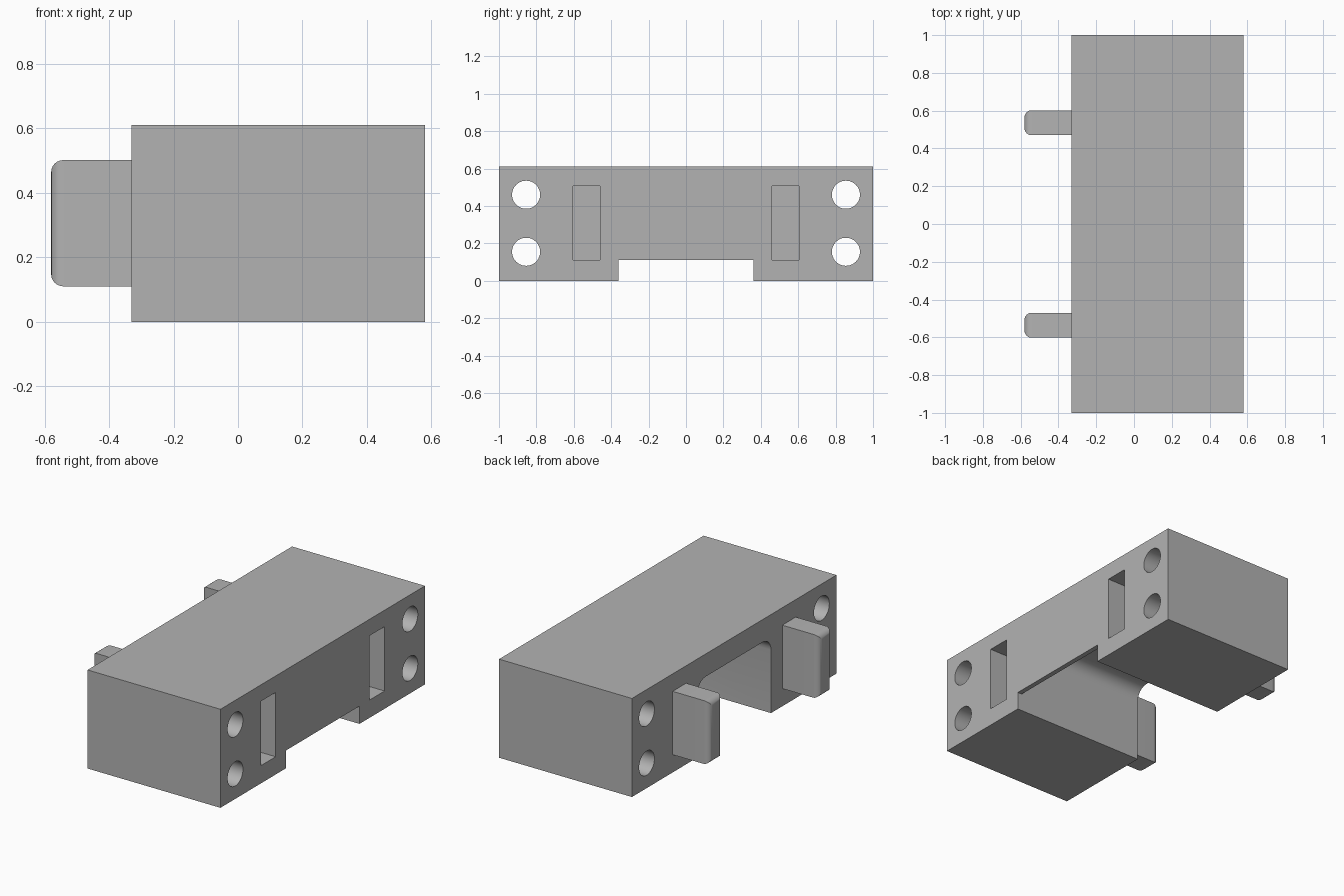
import bpy
import bmesh
import math
from mathutils import Matrix

if "Cube" in bpy.data.objects:
    bpy.data.objects.remove(bpy.data.objects["Cube"], do_unlink=True)

grey = bpy.data.materials.new("plain grey")
grey.use_nodes = True
colour = (0.45, 0.45, 0.45, 1)
grey.diffuse_color = colour
grey.node_tree.nodes["Principled BSDF"].inputs["Base Color"].default_value = colour


def add_object(name, bm):
    bmesh.ops.recalc_face_normals(bm, faces=bm.faces)
    mesh = bpy.data.meshes.new(name)
    bm.to_mesh(mesh)
    bm.free()
    mesh.materials.append(grey)
    obj = bpy.data.objects.new(name, mesh)
    bpy.context.collection.objects.link(obj)
    return obj


def box(name, x, y, z, round_edge=None, radius=0.0):
    """Box between x, y, z ranges; edges chosen by round_edge are rounded."""
    bm = bmesh.new()
    bmesh.ops.create_cube(bm, size=1)
    for v in bm.verts:
        for axis, (low, high) in enumerate((x, y, z)):
            v.co[axis] = low if v.co[axis] < 0 else high
    if round_edge:
        edges = [e for e in bm.edges if round_edge(e.verts[0].co, e.verts[1].co)]
        bmesh.ops.bevel(bm, geom=edges, offset=radius, segments=6,
                        profile=0.5, affect='EDGES')
    return add_object(name, bm)


def hole(name, y, z):
    bm = bmesh.new()
    bmesh.ops.create_cone(bm, cap_ends=True, segments=48, radius1=0.075,
                          radius2=0.075, depth=3,
                          matrix=Matrix.Translation((0, y, z))
                          @ Matrix.Rotation(math.pi / 2, 4, 'Y'))
    return add_object(name, bm)


def select(obj):
    bpy.ops.object.select_all(action='DESELECT')
    obj.select_set(True)
    bpy.context.view_layer.objects.active = obj


def cut(target, cutter):
    cutter.hide_render = True
    mod = target.modifiers.new("cut", 'BOOLEAN')
    mod.operation = 'DIFFERENCE'
    mod.solver = 'EXACT'
    mod.object = cutter
    select(target)
    bpy.ops.object.modifier_apply(modifier=mod.name)
    bpy.data.objects.remove(cutter, do_unlink=True)


body = box("body", (-0.33, 0.58), (-1, 1), (0, 0.61))

# Open channel with a rounded ceiling, and the low opening under the thin lip
cut(body, box("channel_cutter", (-0.6, 0.55), (-0.36, 0.36), (-0.2, 0.47),
              lambda a, b: min(a.z, b.z) > 0.4 and abs(a.x - b.x) > 0.1, 0.08))
cut(body, box("lip_cutter", (0.5, 0.8), (-0.36, 0.36), (-0.2, 0.11)))

parts = [body]
for side, label in ((-1, "front"), (1, "rear")):
    # Through holes and blind slot
    for z in (0.155, 0.46):
        cut(body, hole("hole_cutter", side * 0.855, z))
    slot_y = sorted((side * 0.46, side * 0.605))
    cut(body, box("slot_cutter", (0.31, 0.8), slot_y, (0.11, 0.508)))
    # Peg with a rounded end
    peg_y = sorted((side * 0.47, side * 0.602))
    parts.append(box(label + "_peg", (-0.58, -0.32), peg_y, (0.11, 0.502),
                     lambda a, b: max(a.x, b.x) < -0.5, 0.038))

for obj in parts:
    select(obj)
    bpy.ops.object.shade_smooth_by_angle(angle=math.radians(30))
